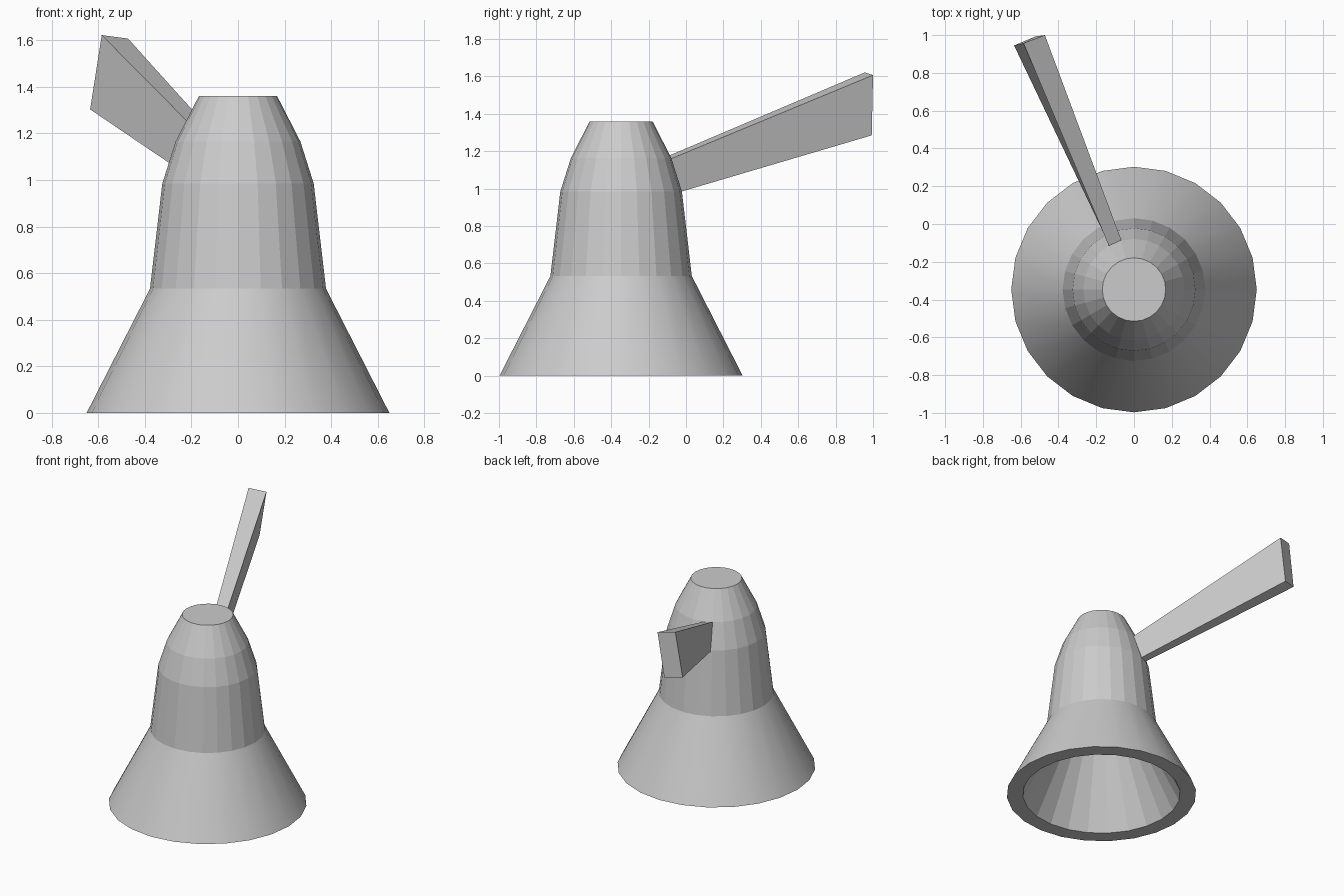
import bpy, bmesh
from math import cos, sin, tau
from mathutils import Vector

if "Cube" in bpy.data.objects:
    bpy.data.objects.remove(bpy.data.objects["Cube"])

SIDES = 24
CENTRE_Y = -0.347


def make_object(name, bm):
    bmesh.ops.recalc_face_normals(bm, faces=bm.faces)
    mesh = bpy.data.meshes.new(name)
    bm.to_mesh(mesh)
    bm.free()
    obj = bpy.data.objects.new(name, mesh)
    bpy.context.collection.objects.link(obj)
    return obj


def ring(bm, r, z):
    return [bm.verts.new((r * cos(tau * i / SIDES), CENTRE_Y + r * sin(tau * i / SIDES), z))
            for i in range(SIDES)]


# Hollow bell: up the outer wall, and down the inner wall to the flat rim
outer = [(0.65, 0), (0.378, 0.533), (0.325, 0.985), (0.268, 1.165), (0.168, 1.36)]
inner = [(0.54, 0), (0.285, 0.50), (0.235, 0.95), (0.185, 1.11), (0.10, 1.27)]
bm = bmesh.new()
outer_rings = [ring(bm, r, z) for r, z in outer]
inner_rings = [ring(bm, r, z) for r, z in inner]


def bridge(a, b, smooth=False):
    for i in range(SIDES):
        j = (i + 1) % SIDES
        bm.faces.new((a[i], a[j], b[j], b[i])).smooth = smooth


for rings in (outer_rings, inner_rings):
    for k in range(len(rings) - 1):
        bridge(rings[k], rings[k + 1], smooth=(rings is outer_rings and k == 0))
    bm.faces.new(rings[-1])
bridge(outer_rings[0], inner_rings[0])
make_object("bell_body", bm)

# Tapered handle: four-sided bar from the shoulder outward, its root sunk in the wall
root = [(-0.137, -0.106, 1.17), (-0.069, -0.08, 1.16), (-0.10, -0.04, 0.98), (-0.165, -0.04, 0.985)]
tip = [(-0.585, 0.957, 1.622), (-0.472, 1.0, 1.607), (-0.522, 0.993, 1.285), (-0.635, 0.945, 1.303)]
bm = bmesh.new()
near = [bm.verts.new(Vector(a).lerp(Vector(b), -0.04)) for a, b in zip(root, tip)]
far = [bm.verts.new(p) for p in tip]
bm.faces.new(near)
bm.faces.new(far)
for i in range(4):
    j = (i + 1) % 4
    bm.faces.new((near[i], near[j], far[j], far[i]))
make_object("side_handle", bm)
